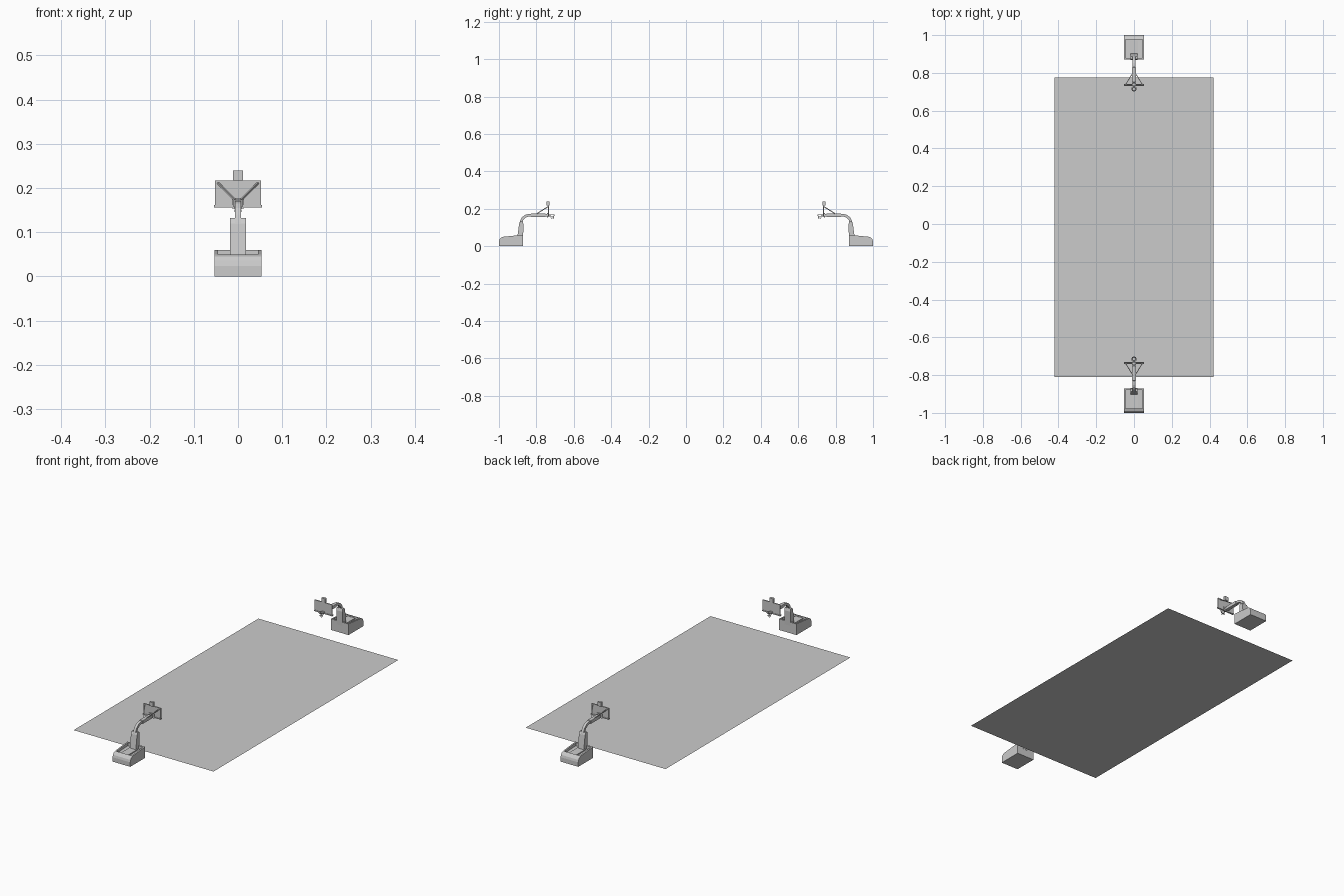
import bpy, bmesh, math
from mathutils import Vector, Matrix

if "Cube" in bpy.data.objects:
    bpy.data.objects.remove(bpy.data.objects["Cube"])

hoop_parts = []


def mesh_object(name, bm, smooth=False):
    bmesh.ops.recalc_face_normals(bm, faces=bm.faces)
    me = bpy.data.meshes.new(name)
    bm.to_mesh(me)
    bm.free()
    ob = bpy.data.objects.new(name, me)
    bpy.context.collection.objects.link(ob)
    if smooth:
        for p in me.polygons:
            p.use_smooth = True
    return ob


def box(name, x0, x1, y0, y1, z0, z1, bevel=0):
    bm = bmesh.new()
    bmesh.ops.create_cube(bm, size=1)
    for v in bm.verts:
        v.co = Vector(((x0 + x1) / 2 + v.co.x * (x1 - x0),
                       (y0 + y1) / 2 + v.co.y * (y1 - y0),
                       (z0 + z1) / 2 + v.co.z * (z1 - z0)))
    if bevel:
        bmesh.ops.bevel(bm, geom=bm.edges[:], offset=bevel, segments=2, affect='EDGES', profile=0.5)
    return mesh_object(name, bm)


def side_prism(name, profile, x0, x1):
    # extrude a (y, z) profile along x
    bm = bmesh.new()
    f = bm.faces.new([bm.verts.new((x0, y, z)) for y, z in profile])
    ext = bmesh.ops.extrude_face_region(bm, geom=[f])
    moved = [g for g in ext['geom'] if isinstance(g, bmesh.types.BMVert)]
    bmesh.ops.translate(bm, verts=moved, vec=(x1 - x0, 0, 0))
    return mesh_object(name, bm)


def sweep(name, path, hw, hh):
    # rectangular beam along a path of points
    pts = [Vector(p) for p in path]
    bm = bmesh.new()
    rings = []
    for i, p in enumerate(pts):
        t = (pts[min(i + 1, len(pts) - 1)] - pts[max(i - 1, 0)]).normalized()
        side = t.cross(Vector((0, 0, 1)))
        side = Vector((1, 0, 0)) if abs(t.x) < 1e-4 else side.normalized()
        up = side.cross(t).normalized()
        rings.append([bm.verts.new(p + side * a * hw + up * b * hh)
                      for a, b in ((-1, -1), (1, -1), (1, 1), (-1, 1))])
    for r, s in zip(rings, rings[1:]):
        for k in range(4):
            bm.faces.new((r[k], r[(k + 1) % 4], s[(k + 1) % 4], s[k]))
    bm.faces.new(rings[0])
    bm.faces.new(rings[-1])
    return mesh_object(name, bm)


# court floor
CY, HL, HW = -0.0175, 0.7925, 0.42
bm = bmesh.new()
bm.faces.new([bm.verts.new(p) for p in ((-HW, CY - HL, 0), (HW, CY - HL, 0),
                                        (HW, CY + HL, 0), (-HW, CY + HL, 0))])
mesh_object("court_floor", bm)

# painted court lines as flat ribbons just above the floor
lines = bmesh.new()


def ribbon(points, w=0.0025):
    pts = [Vector((x, y, 0.0006)) for x, y in points]
    prev = None
    for i, p in enumerate(pts):
        t = (pts[min(i + 1, len(pts) - 1)] - pts[max(i - 1, 0)]).normalized()
        n = Vector((-t.y, t.x, 0)) * w
        pair = (lines.verts.new(p + n), lines.verts.new(p - n))
        if prev:
            lines.faces.new((prev[0], prev[1], pair[1], pair[0]))
        prev = pair


def arc(cx, cy, r, a0, a1, n=32):
    return [(cx + r * math.cos(a0 + (a1 - a0) * i / n),
             cy + r * math.sin(a0 + (a1 - a0) * i / n)) for i in range(n + 1)]


ribbon([(-HW, CY), (HW, CY)])
ribbon(arc(0, CY, 0.1, 0, math.tau))
ribbon(arc(0, CY, 0.035, 0, math.tau))
for s in (1, -1):
    end = CY - s * HL

    def place(pts):
        return [(x, end + s * y) for x, y in pts]
    for hw in (0.09, 0.135):
        for m in (-1, 1):
            ribbon(place([(m * hw, 0), (m * hw, 0.32)]))
    ribbon(place([(-0.135, 0.32), (0.135, 0.32)]))
    ribbon(place(arc(0, 0.32, 0.1, 0, math.pi)))
    ribbon(place(arc(0, 0.087, 0.07, 0, math.pi)))
    a = math.acos(0.37 / 0.4)
    ribbon(place(arc(0, 0.087, 0.4, a, math.pi - a)))
    for m in (-1, 1):
        ribbon(place([(m * 0.37, 0), (m * 0.37, 0.087 + 0.4 * math.sin(a))]))
mesh_object("court_lines", lines)

# weighted base with a sloped, rounded outer end and a hollow tray
base = side_prism("hoop_base", [(-1, 0), (-0.872, 0), (-0.872, 0.06), (-0.90, 0.058), (-0.978, 0.05),
                                (-0.990, 0.045), (-0.997, 0.036), (-1, 0.024)], -0.053, 0.053)
cutter = side_prism("tray_cutter", [(-0.88, 0.042), (-0.88, 0.09), (-0.978, 0.09), (-0.978, 0.038)],
                    -0.045, 0.045)
cutter.hide_render = True
cutter.hide_set(True)
mod = base.modifiers.new("tray", 'BOOLEAN')
mod.object = cutter
mod.solver = 'EXACT'
bpy.context.view_layer.objects.active = base
bpy.ops.object.modifier_apply(modifier="tray")
bpy.data.objects.remove(cutter)
hoop_parts.append(base)
hoop_parts.append(box("base_rail", -0.022, 0.022, -0.972, -0.89, 0.035, 0.046))

# padded upright
hoop_parts.append(side_prism("upright_pad", [(-0.903, 0.04), (-0.871, 0.04), (-0.869, 0.118),
                                             (-0.873, 0.132), (-0.886, 0.132), (-0.892, 0.12)],
                             -0.018, 0.018))

# curved arm, thicker outer sleeve and mounting plate
arm = [(0, -0.889, 0.09), (0, -0.884, 0.122)]
arm += [(0, -0.838 + 0.044 * math.cos(t), 0.122 + 0.043 * math.sin(t))
        for t in (math.radians(d) for d in (160, 140, 120, 105, 90))]
arm += [(0, -0.738, 0.165)]
hoop_parts.append(sweep("hoop_arm", arm, 0.007, 0.007))
hoop_parts.append(box("arm_sleeve", -0.01, 0.01, -0.83, -0.75, 0.156, 0.174, 0.002))
hoop_parts.append(box("mounting_plate", -0.014, 0.014, -0.742, -0.737, 0.153, 0.177))

# backboard with lower padding, braces and clock
hoop_parts.append(box("backboard", -0.052, 0.052, -0.738, -0.732, 0.158, 0.217))
hoop_parts.append(box("backboard_pad", -0.054, 0.054, -0.740, -0.730, 0.156, 0.162))
for m in (-1, 1):
    hoop_parts.append(sweep("backboard_brace", [(m * 0.006, -0.80, 0.172), (m * 0.045, -0.738, 0.211)],
                            0.0018, 0.0018))
hoop_parts.append(box("shot_clock", -0.011, 0.011, -0.745, -0.731, 0.217, 0.239))

# rim, bracket and net
RY, RZ = -0.715, 0.167
bpy.ops.mesh.primitive_torus_add(location=(0, RY, RZ), major_radius=0.0125, minor_radius=0.0012,
                                 major_segments=20, minor_segments=6)
rim = bpy.context.object
rim.name = "rim"
bpy.ops.object.transform_apply(location=True)
bpy.ops.object.shade_smooth()
hoop_parts.append(rim)
hoop_parts.append(box("rim_bracket", -0.006, 0.006, -0.733, -0.726, 0.161, 0.169))
bm = bmesh.new()
N = 10
rows = []
for k, (r, z) in enumerate(((0.012, RZ), (0.010, 0.160), (0.008, 0.153), (0.0075, 0.146))):
    rows.append([bm.verts.new((r * math.cos((i + k / 2) * math.tau / N),
                               RY + r * math.sin((i + k / 2) * math.tau / N), z)) for i in range(N)])
for k, (r, s) in enumerate(zip(rows, rows[1:])):
    for i in range(N):
        j = (i + 1) % N
        bm.faces.new((r[i], r[j], s[i]))
        bm.faces.new((r[j], s[j], s[i]))
net = mesh_object("net", bm)
wire = net.modifiers.new("strands", 'WIREFRAME')
wire.thickness = 0.0008
wire.use_boundary = True
hoop_parts.append(net)

# second hoop at the opposite end
turn = Matrix.Rotation(math.pi, 4, 'Z')
for ob in hoop_parts:
    other = ob.copy()
    other.name = "far_" + ob.name
    other.matrix_world = turn @ ob.matrix_world
    bpy.context.collection.objects.link(other)
